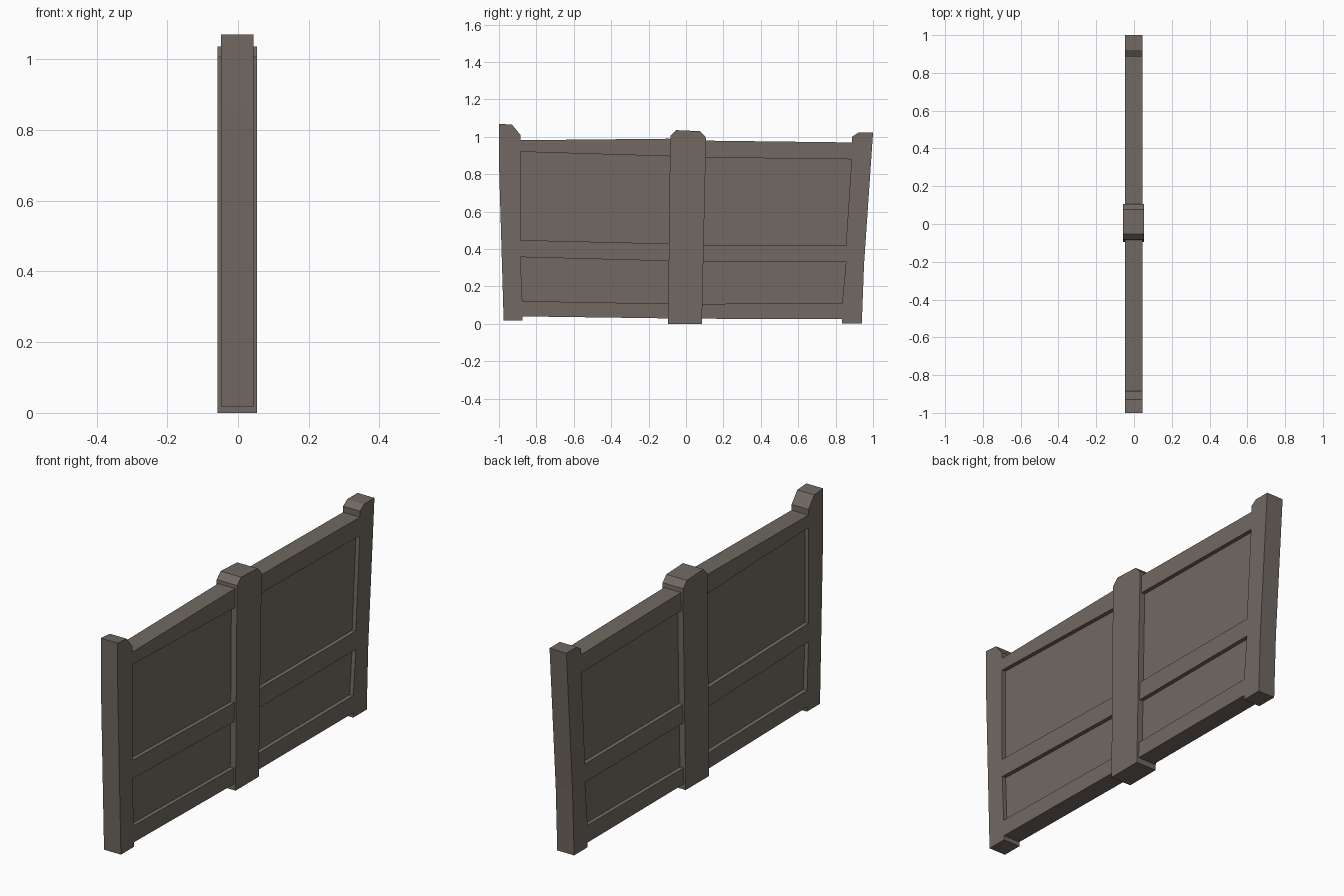
import bpy, bmesh
from mathutils import Matrix

if "Cube" in bpy.data.objects:
    bpy.data.objects.remove(bpy.data.objects["Cube"])

wood = bpy.data.materials.new("weathered wood")
wood.diffuse_color = (0.165, 0.140, 0.122, 1)
wood.use_nodes = True
wood.node_tree.nodes["Principled BSDF"].inputs["Base Color"].default_value = wood.diffuse_color

# local x, y, z become world y, z, x
UPRIGHT = Matrix(((0, 0, 1), (1, 0, 0), (0, 1, 0))).to_4x4()


def slab(name, half_thickness, outline, holes=(), x=-0.002):
    """Extrude a (y, z) outline with optional holes along x."""
    curve = bpy.data.curves.new(name, 'CURVE')
    curve.dimensions = '2D'
    curve.fill_mode = 'BOTH'
    curve.extrude = half_thickness
    for loop in (outline, *holes):
        spline = curve.splines.new('POLY')
        spline.points.add(len(loop) - 1)
        for point, (y, z) in zip(spline.points, loop):
            point.co = (y, z, 0, 1)
        spline.use_cyclic_u = True
    temp = bpy.data.objects.new(name + "_curve", curve)
    bpy.context.scene.collection.objects.link(temp)
    graph = bpy.context.evaluated_depsgraph_get()
    mesh = bpy.data.meshes.new_from_object(temp.evaluated_get(graph))
    bpy.data.objects.remove(temp)

    bm = bmesh.new()
    bm.from_mesh(mesh)
    bmesh.ops.remove_doubles(bm, verts=bm.verts, dist=1e-5)
    bm.transform(Matrix.Translation((x, 0, 0)) @ UPRIGHT)
    bmesh.ops.recalc_face_normals(bm, faces=bm.faces)
    for f in bm.faces:
        f.smooth = False
        f.material_index = 0
    bm.to_mesh(mesh)
    bm.free()
    mesh.materials.clear()
    mesh.materials.append(wood)
    obj = bpy.data.objects.new(name, mesh)
    bpy.context.scene.collection.objects.link(obj)
    return obj


# Outer frame: both end posts and all rails, with four panel openings
frame_outline = [
    (-0.975, 0.018), (-0.873, 0.018), (-0.873, 0.04), (0, 0.028),
    (0.835, 0.025), (0.835, 0.002), (0.94, 0.002), (0.952, 0.32), (1.0, 1.022),
    (0.92, 1.022), (0.887, 1.0), (0.887, 0.97), (0, 0.981),
    (-0.09, 0.99), (-0.885, 0.982), (-0.885, 1.01), (-0.93, 1.065), (-1.0, 1.07),
    (-1.0, 0.86),
]
openings = [
    [(-0.885, 0.92), (-0.05, 0.895), (-0.05, 0.428), (-0.885, 0.448)],
    [(-0.885, 0.357), (-0.05, 0.335), (-0.05, 0.107), (-0.875, 0.122)],
    [(0.05, 0.89), (0.885, 0.88), (0.855, 0.42), (0.05, 0.422)],
    [(0.05, 0.33), (0.855, 0.33), (0.835, 0.11), (0.05, 0.107)],
]
slab("fence_frame", 0.046, frame_outline, openings)

# Recessed boards behind the openings
slab("recessed_boards", 0.026,
     [(-0.93, 0.08), (0.88, 0.07), (0.93, 0.93), (-0.93, 0.95)])

# Thicker middle post with chamfered top
slab("middle_post", 0.056,
     [(-0.096, 0.0), (0.085, 0.0), (0.107, 0.98), (0.105, 1.0), (0.076, 1.03),
      (-0.053, 1.036), (-0.083, 1.006), (-0.085, 0.98)])
